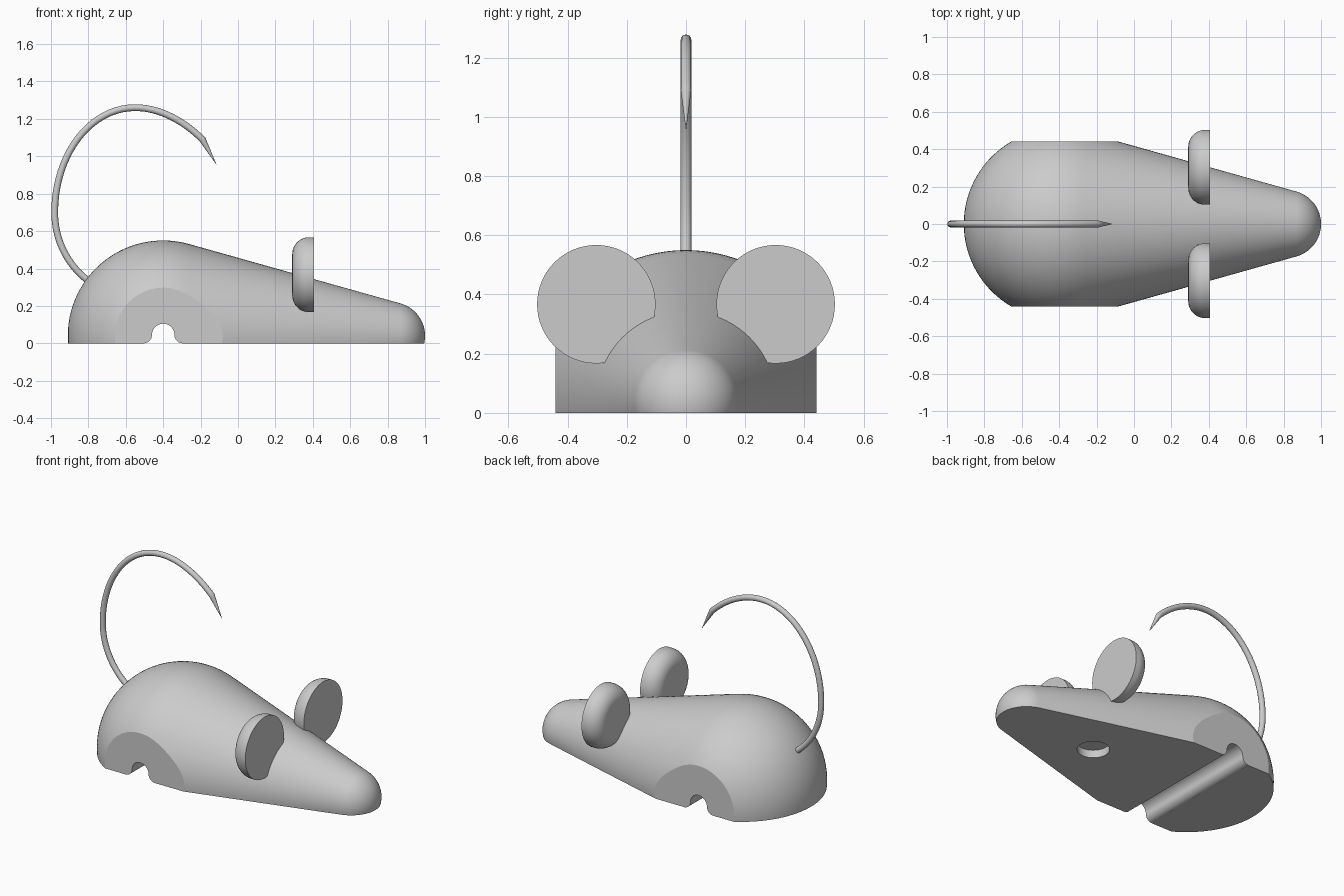
import bpy, bmesh
from math import radians, sin, cos, acos, degrees, tau
from mathutils import Vector, Matrix

cube = bpy.data.objects.get("Cube")
if cube:
    bpy.data.objects.remove(cube, do_unlink=True)

grey = bpy.data.materials.new("plain_grey")
grey.use_nodes = True
grey.diffuse_color = (0.6, 0.6, 0.6, 1)
grey.node_tree.nodes["Principled BSDF"].inputs["Base Color"].default_value = (0.6, 0.6, 0.6, 1)


def arc(cx, cy, r, start, end, n):
    """Points on a circle arc, angles in degrees."""
    angles = [radians(start + (end - start) * i / n) for i in range(n + 1)]
    return [(cx + r * cos(a), cy + r * sin(a)) for a in angles]


def add_object(name, bm):
    bmesh.ops.recalc_face_normals(bm, faces=bm.faces)
    mesh = bpy.data.meshes.new(name)
    bm.to_mesh(mesh)
    bm.free()
    mesh.materials.append(grey)
    obj = bpy.data.objects.new(name, mesh)
    bpy.context.collection.objects.link(obj)
    return obj


def lathe(profile, steps=96):
    """Turn a profile of (x, radius) points around the x axis."""
    bm = bmesh.new()
    verts = [bm.verts.new((x, 0, r)) for x, r in profile]
    edges = [bm.edges.new(pair) for pair in zip(verts, verts[1:])]
    bmesh.ops.spin(bm, geom=verts + edges, cent=(0, 0, 0), axis=(1, 0, 0),
                   angle=tau, steps=steps)
    bmesh.ops.remove_doubles(bm, verts=bm.verts, dist=0.0001)
    return bm


def prism(outline, start, depth):
    """Extrude a closed loop of points along a vector."""
    bm = bmesh.new()
    face = bm.faces.new([bm.verts.new(Vector(p) + Vector(start)) for p in outline])
    new = bmesh.ops.extrude_face_region(bm, geom=[face])["geom"]
    bmesh.ops.translate(bm, vec=depth, verts=[v for v in new if isinstance(v, bmesh.types.BMVert)])
    return bm


def select_only(obj):
    bpy.ops.object.select_all(action="DESELECT")
    obj.select_set(True)
    bpy.context.view_layer.objects.active = obj


def smooth(obj, angle):
    select_only(obj)
    bpy.ops.object.shade_smooth_by_angle(angle=radians(angle))


# Body: two spheres joined by a tangent cone, trimmed flat below and at the sides
rump_x, rump_r, nose_x, nose_r, axis_z, side_y = -0.4, 0.51, 0.82, 0.18, 0.04, 0.44
tangent = degrees(acos((rump_r - nose_r) / (nose_x - rump_x)))
profile = arc(rump_x, 0, rump_r, 180, tangent, 28) + arc(nose_x, 0, nose_r, tangent, 0, 20)
bm = lathe(profile)
bmesh.ops.translate(bm, vec=(0, 0, axis_z), verts=bm.verts)
for point, normal in (((0, 0, 0), (0, 0, -1)),
                      ((0, side_y, 0), (0, 1, 0)),
                      ((0, -side_y, 0), (0, -1, 0))):
    cut = bmesh.ops.bisect_plane(bm, geom=bm.verts[:] + bm.edges[:] + bm.faces[:],
                                 plane_co=point, plane_no=normal, clear_outer=True)
    rim = [g for g in cut["geom_cut"] if isinstance(g, bmesh.types.BMEdge)]
    bmesh.ops.holes_fill(bm, edges=rim, sides=0)
body = add_object("body", bm)

# Axle groove with rounded lips, and a shallow round socket underneath
half = [(0.101, -0.1)] + arc(0.105, 0.045, 0.045, 265, 180, 10)
crown = arc(0, 0.045, 0.06, 0, 180, 24)[1:-1]
outline = half + crown + [(-x, z) for x, z in reversed(half)]
groove = add_object("groove_cutter", prism([(x, 0, z) for x, z in outline],
                                           (rump_x, -0.6, 0), (0, 1.2, 0)))
socket = add_object("socket_cutter", prism([(x, y, 0) for x, y in arc(0, 0, 0.095, 0, 360, 48)[:-1]],
                                           (0.31, 0, -0.1), (0, 0, 0.15)))
for cutter in (groove, socket):
    cutter.hide_render = True
    mod = body.modifiers.new(cutter.name, "BOOLEAN")
    mod.operation, mod.solver, mod.object = "DIFFERENCE", "EXACT", cutter
    select_only(body)
    bpy.ops.object.modifier_apply(modifier=mod.name)
for cutter in (groove, socket):
    bpy.data.objects.remove(cutter, do_unlink=True)
smooth(body, 12)

# Ears: discs, flat towards the nose and rounded behind
ear_r, ear_round, ear_back, ear_front = 0.2, 0.09, 0.29, 0.405
for name, side in (("left_ear", 1), ("right_ear", -1)):
    edge = arc(ear_back + ear_round, ear_r - ear_round, ear_round, 180, 90, 14)
    bm = lathe([(ear_back, 0)] + edge + [(ear_front, ear_r), (ear_front, 0)], 64)
    bmesh.ops.translate(bm, vec=(0, 0.303 * side, 0.367), verts=bm.verts)
    smooth(add_object(name, bm), 30)

# Tail: a round curve ending in a sharp tip; each knot is (before, knot, after, radius)
knots = [((-0.70, 0.26), (-0.78, 0.32), (-0.90, 0.40), 1),
         ((-0.98, 0.54), (-0.98, 0.70), (-0.98, 1.01), 1),
         ((-0.79, 1.26), (-0.55, 1.26), (-0.42, 1.26), 1),
         ((-0.29, 1.19), (-0.19, 1.09), (-0.165, 1.045), 1),
         ((-0.14, 1.0), (-0.115, 0.955), (-0.09, 0.91), 0.02)]
curve = bpy.data.curves.new("tail", "CURVE")
curve.dimensions = "3D"
curve.bevel_depth, curve.bevel_resolution = 0.018, 6
curve.resolution_u, curve.use_fill_caps = 20, True
spline = curve.splines.new("BEZIER")
spline.bezier_points.add(len(knots) - 1)
for bp, (before, knot, after, radius) in zip(spline.bezier_points, knots):
    bp.handle_left_type = bp.handle_right_type = "FREE"
    bp.co = (knot[0], 0, knot[1])
    bp.handle_left = (before[0], 0, before[1])
    bp.handle_right = (after[0], 0, after[1])
    bp.radius = radius
curve.materials.append(grey)
tail = bpy.data.objects.new("tail", curve)
bpy.context.collection.objects.link(tail)
select_only(tail)
bpy.ops.object.convert(target="MESH")
smooth(bpy.context.object, 35)
